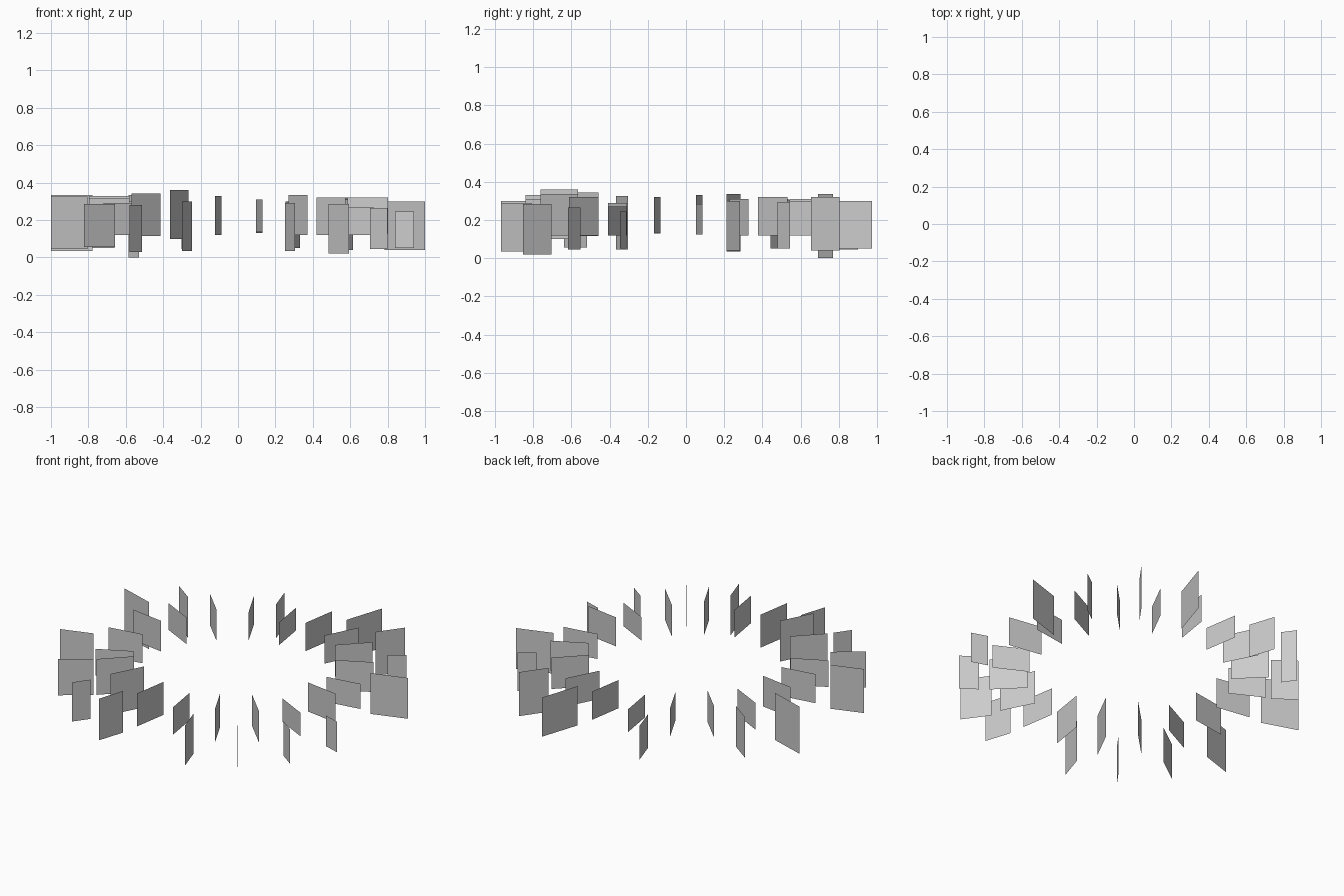
import bpy
from math import sin, cos, radians

CX, CY = 0.003, -0.04      # centre of both rings


def card(name, angle, r0, r1, z0, z1):
    """Upright radial sheet; angle is counted from the front (-y) towards +x."""
    s, c = sin(radians(angle)), -cos(radians(angle))
    verts = [(CX + r * s, CY + r * c, z)
             for r, z in ((r0, z0), (r1, z0), (r1, z1), (r0, z1))]
    mesh = bpy.data.meshes.new(name)
    mesh.from_pydata(verts, [], [(0, 1, 2, 3)])
    obj = bpy.data.objects.new(name, mesh)
    bpy.context.collection.objects.link(obj)


# Inner ring: 20 evenly spaced cards, (bottom, top) heights from 9 degrees on
inner = [(.135, .31), (.12, .335), (.12, .32), (.12, .27), (.135, .32),
         (.125, .285), (.12, .31), (.12, .32), (.12, .30), (.13, .31),
         (.12, .265), (.125, .305), (.12, .32), (.13, .30), (.135, .33),
         (.13, .315), (.12, .29), (.115, .343), (.10, .36), (.12, .33)]
for i, (z0, z1) in enumerate(inner):
    card("inner_card", 9 + 18 * i, 0.59, 0.81, z0, z1)

# Outer ring: 18 degree slots, some empty: slot -> inner radius, outer radius, bottom, top
outer = {1: (.807, .978, .035, .29), 2: (.82, 1.005, .02, .285),
         3: (.87, .985, .045, .265), 4: (.88, .985, .05, .245),
         6: (.82, 1.048, .04, .30), 7: (.885, .995, .05, .295),
         8: (.86, 1.043, .04, .32), 9: (.81, 1.067, .05, .30),
         11: (.82, .99, .045, .26), 12: (.904, 1.0, 0, .335),
         13: (.82, .98, .05, .31), 14: (.82, 1.054, .035, .335),
         16: (.85, 1.054, .045, .325), 17: (.815, 1.02, .055, .285),
         18: (.88, .993, .03, .28), 19: (.807, .978, .035, .30)}
for slot, dims in outer.items():
    card("outer_card", 18 * slot, *dims)
